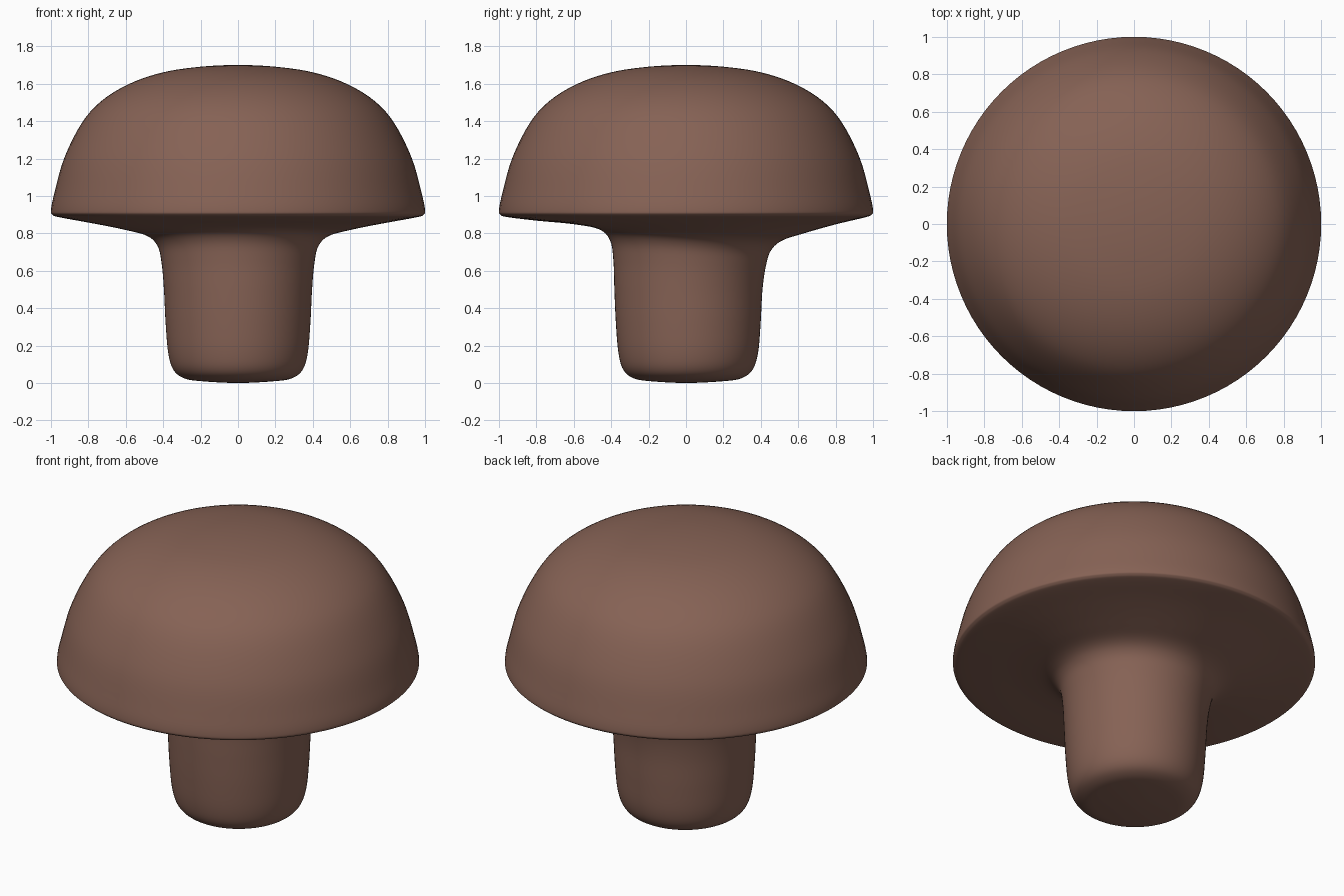
import bpy, bmesh, math

if "Cube" in bpy.data.objects:
    bpy.data.objects.remove(bpy.data.objects["Cube"])

SEGMENTS, STEPS = 96, 5

# Half profile from base to crown: radius, height, and how much each
# changes towards the back (+y), where the stem leans and the gills droop
PROFILE = [
    (0.00, 0.000, 0.000, 0.000), (0.20, 0.010, 0.005, 0.000),
    (0.29, 0.026, 0.008, 0.000), (0.345, 0.070, 0.010, 0.000),
    (0.373, 0.160, 0.012, 0.000), (0.387, 0.320, 0.012, 0.000),
    (0.396, 0.500, 0.013, 0.000), (0.408, 0.640, 0.020, -0.010),
    (0.430, 0.735, 0.025, -0.025), (0.490, 0.792, 0.025, -0.030),
    (0.620, 0.825, 0.010, -0.025), (0.800, 0.858, 0.000, -0.010),
    (0.955, 0.886, 0.000, -0.001), (0.993, 0.900, 0.000, 0.000),
    (1.000, 0.925, 0.000, 0.000), (0.983, 1.010, 0.000, 0.000),
    (0.930, 1.200, 0.000, 0.000), (0.835, 1.390, 0.000, 0.000),
    (0.730, 1.508, 0.000, 0.000), (0.580, 1.600, 0.000, 0.000),
    (0.400, 1.661, 0.000, 0.000), (0.200, 1.691, 0.000, 0.000),
    (0.00, 1.700, 0.000, 0.000),
]


def spline(points, steps):
    """Smooth the profile with a Catmull-Rom curve."""
    first = (-points[1][0],) + points[1][1:]
    last = (-points[-2][0],) + points[-2][1:]
    pts = [first] + points + [last]
    out = []
    for i in range(1, len(pts) - 2):
        for s in range(steps):
            t = s / steps
            out.append([0.5 * (2 * b + (c - a) * t + (2 * a - 5 * b + 4 * c - d) * t * t
                               + (3 * b - a - 3 * c + d) * t ** 3)
                        for a, b, c, d in zip(*pts[i - 1:i + 3])])
    return out + [list(points[-1])]


# Spin the profile into one continuous cap and stem
curve = spline(PROFILE, STEPS)
bm = bmesh.new()
rings = []
for r, z, dr, dz in curve[1:-1]:
    ring = []
    for k in range(SEGMENTS):
        a = 2 * math.pi * k / SEGMENTS
        back = math.sin(a)
        rad = r + dr * back
        ring.append(bm.verts.new((rad * math.cos(a), rad * back, max(z + dz * back, 0))))
    rings.append(ring)
base = bm.verts.new((0, 0, 0))
crown = bm.verts.new((0, 0, 1.7))
for k in range(SEGMENTS):
    n = (k + 1) % SEGMENTS
    bm.faces.new((base, rings[0][n], rings[0][k]))
    bm.faces.new((crown, rings[-1][k], rings[-1][n]))
    for lo, hi in zip(rings, rings[1:]):
        bm.faces.new((lo[k], lo[n], hi[n], hi[k]))
for f in bm.faces:
    f.smooth = True
bmesh.ops.recalc_face_normals(bm, faces=bm.faces)

mesh = bpy.data.meshes.new("mushroom")
bm.to_mesh(mesh)
bm.free()
mushroom = bpy.data.objects.new("mushroom", mesh)
bpy.context.collection.objects.link(mushroom)

# Single warm brown colour
brown = bpy.data.materials.new("warm brown")
brown.diffuse_color = (0.238, 0.122, 0.090, 1)
brown.use_nodes = True
brown.node_tree.nodes["Principled BSDF"].inputs["Base Color"].default_value = brown.diffuse_color
mesh.materials.append(brown)
